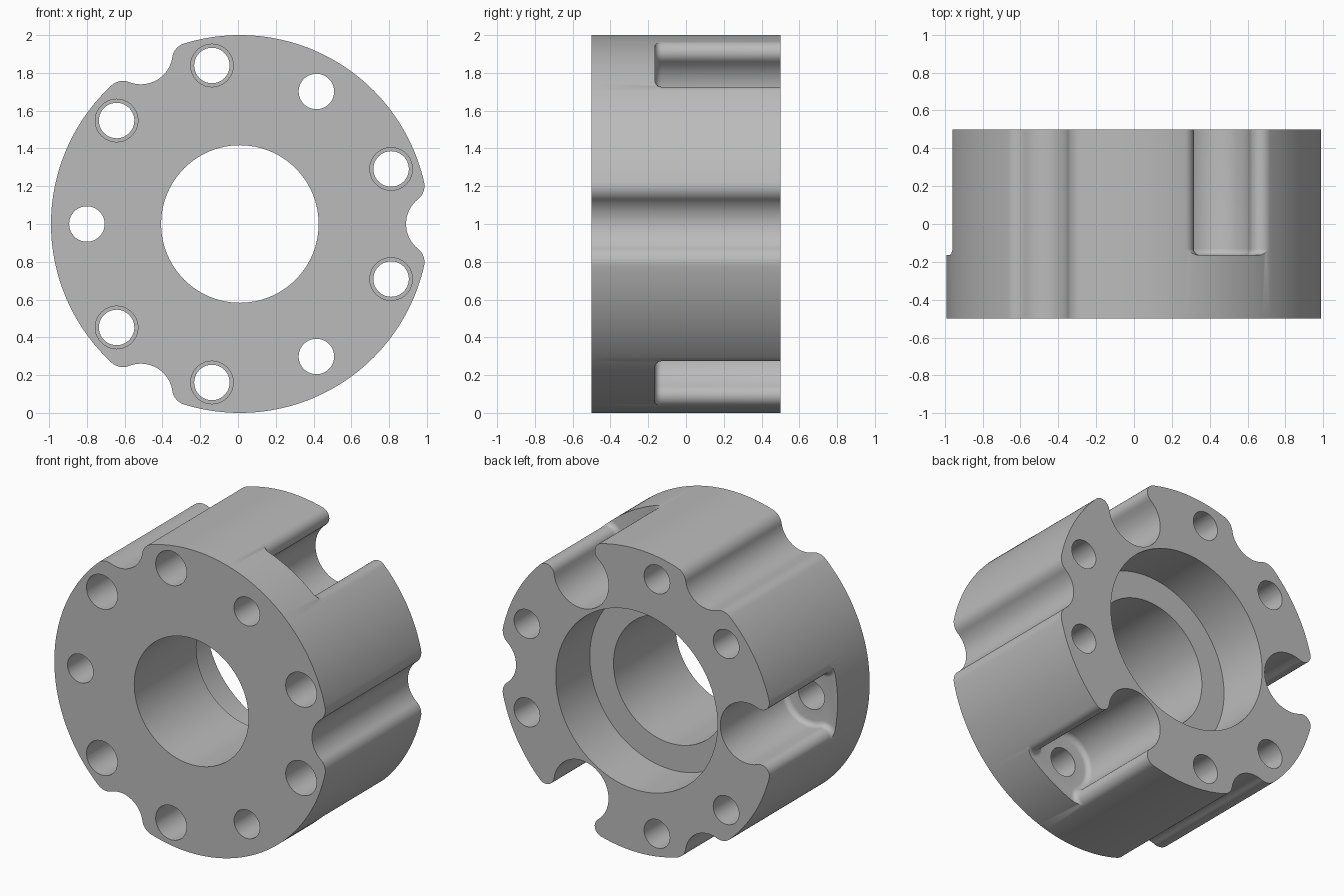
import bpy, bmesh
from math import sin, cos, pi, acos, atan2, radians

CX, CZ = 0.01, 1.0          # axis of the hub
FRONT, BACK = -0.5, 0.5
SLOT_FLOOR, FLOOR_FILLET = -0.165, 0.035

cube = bpy.data.objects.get("Cube")
if cube:
    bpy.data.objects.remove(cube, do_unlink=True)

grey = bpy.data.materials.new("plain_grey")
grey.use_nodes = True
colour = (0.5, 0.5, 0.5, 1)
grey.diffuse_color = colour
grey.node_tree.nodes["Principled BSDF"].inputs["Base Color"].default_value = colour


def loft(name, rings):
    """Closed solid through (outline, y) rings that share a point count."""
    bm = bmesh.new()
    loops = [[bm.verts.new((CX + x, y, CZ + z)) for x, z in pts] for pts, y in rings]
    bm.faces.new(loops[0])
    bm.faces.new(loops[-1])
    n = len(loops[0])
    for a, b in zip(loops, loops[1:]):
        for i in range(n):
            j = (i + 1) % n
            bm.faces.new((a[i], a[j], b[j], b[i]))
    bmesh.ops.recalc_face_normals(bm, faces=bm.faces)
    mesh = bpy.data.meshes.new(name)
    bm.to_mesh(mesh)
    bm.free()
    obj = bpy.data.objects.new(name, mesh)
    bpy.context.collection.objects.link(obj)
    mesh.materials.append(grey)
    return obj


def arc(x, z, r, start, end, n):
    return [(x + r * cos(start + (end - start) * i / n),
             z + r * sin(start + (end - start) * i / n)) for i in range(n + 1)]


def turn(pts, a):
    return [(x * cos(a) - z * sin(a), x * sin(a) + z * cos(a)) for x, z in pts]


def scoop(d, r, lip, inset=0.0):
    """Round groove on the rim with rounded lips; returns points and half angle."""
    c = 1 - lip
    half = acos((d * d + c * c - (r + lip) ** 2) / (2 * d * c))
    lx, lz = c * cos(half), c * sin(half)
    phi = atan2(-lz, d - lx)
    side = arc(d, 0, r - inset, pi, phi + pi, 14)
    side += arc(lx, lz, lip + inset, phi, half, 10)[1:]
    return [(x, -z) for x, z in reversed(side[1:])] + side, half


def stepped_round(name, radius, angle, steps, n):
    x, z = radius * cos(angle), radius * sin(angle)
    return loft(name, [(arc(x, z, r, 0, 2 * pi, n)[:-1], y) for r, y in steps])


# Hub outline with three full-length rim grooves
outline = []
groove, half = scoop(1.048, 0.168, 0.09)
third = 2 * pi / 3
for k in range(3):
    outline += turn(groove, k * third)
    outline += arc(0, 0, 1, k * third + half, (k + 1) * third - half, 56)[1:-1]
hub = loft("hub_body", [(outline, FRONT), (outline, BACK)])

# Stepped centre bore
cutters = [stepped_round("bore_cutter", 0, 0,
                         [(0.417, -0.6), (0.417, 0.146), (0.59, 0.146), (0.59, 0.6)], 96)]

for k in range(3):
    # Blind keyhole slot with a filleted floor, open at the back
    mid = k * third + pi / 3
    rings = []
    for i in range(7):
        a = pi / 2 * i / 6
        pts, h = scoop(0.81, 0.2, 0.06, FLOOR_FILLET * (1 - sin(a)))
        pts = [(1.2 * cos(h), -1.2 * sin(h))] + pts + [(1.2 * cos(h), 1.2 * sin(h))]
        rings.append((turn(pts, mid), SLOT_FLOOR + FLOOR_FILLET * (1 - cos(a))))
    rings.append((rings[-1][0], 0.6))
    cutters.append(loft("slot_cutter", rings))
    # Plain hole through the slot floor
    cutters.append(stepped_round("slot_hole_cutter", 0.81, mid,
                                 [(0.094, -0.6), (0.094, 0)], 40))
    # Pair of counterbored holes beside each groove
    for s in (-1, 1):
        cutters.append(stepped_round("bolt_hole_cutter", 0.852, k * third + s * radians(20),
                                     [(0.113, -0.6), (0.113, 0.1), (0.094, 0.1), (0.094, 0.6)], 40))

# Cut everything out of the hub
bpy.context.view_layer.objects.active = hub
for c in cutters:
    mod = hub.modifiers.new(c.name, "BOOLEAN")
    mod.operation, mod.solver, mod.object = "DIFFERENCE", "EXACT", c
    bpy.ops.object.modifier_apply(modifier=mod.name)
    bpy.data.objects.remove(c, do_unlink=True)

bpy.ops.object.select_all(action="DESELECT")
hub.select_set(True)
bpy.ops.object.shade_smooth_by_angle(angle=radians(30))
